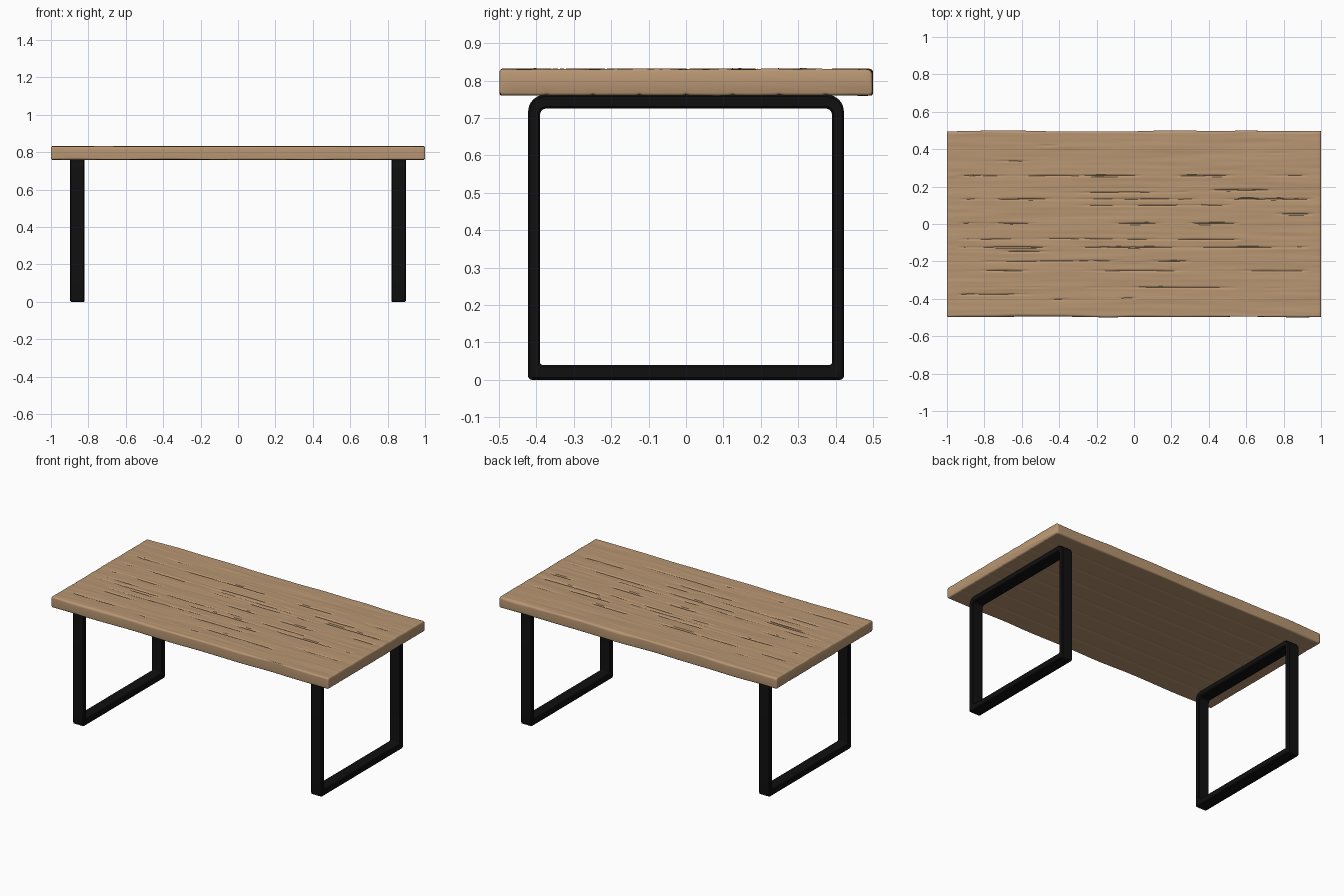
import bpy, bmesh, math
from mathutils import Vector, noise

if "Cube" in bpy.data.objects:
    bpy.data.objects.remove(bpy.data.objects["Cube"])


def material(name, rgb):
    m = bpy.data.materials.new(name)
    m.diffuse_color = (*rgb, 1)
    m.use_nodes = True
    m.node_tree.nodes["Principled BSDF"].inputs["Base Color"].default_value = m.diffuse_color
    return m


WOOD = material("oak wood", (0.48, 0.305, 0.17))
BLACK = material("black metal", (0.005, 0.005, 0.005))


def make_object(name, bm, mat, angle):
    bmesh.ops.recalc_face_normals(bm, faces=bm.faces[:])
    mesh = bpy.data.meshes.new(name)
    bm.to_mesh(mesh)
    bm.free()
    mesh.materials.append(mat)
    ob = bpy.data.objects.new(name, mesh)
    bpy.context.collection.objects.link(ob)
    bpy.ops.object.select_all(action='DESELECT')
    ob.select_set(True)
    bpy.context.view_layer.objects.active = ob
    bpy.ops.object.shade_smooth_by_angle(angle=math.radians(angle))
    return ob


# Cracks in the table top: y, start x, end x, depth
CRACKS = [
    (0.258, -0.94, 0.94, 0.008), (0.133, -0.94, 0.96, 0.008),
    (0.003, -0.94, 0.60, 0.008), (-0.125, -0.95, 0.94, 0.008),
    (-0.25, -0.94, 0.94, 0.008), (0.18, 0.40, 0.97, 0.009),
    (0.17, -0.40, 0.30, 0.006), (0.10, -0.35, 0.55, 0.006),
    (0.08, -0.88, -0.74, 0.006), (0.055, 0.75, 0.97, 0.007),
    (-0.082, -0.95, 0.58, 0.007), (-0.15, -0.70, -0.35, 0.006),
    (-0.20, -0.82, 0.30, 0.007), (-0.34, -0.96, 0.93, 0.006),
    (-0.375, -0.95, -0.45, 0.007), (-0.40, -0.45, 0.02, 0.008),
    (0.485, 0.57, 0.85, 0.006), (0.335, -0.85, -0.55, 0.004),
    (0.42, -0.55, -0.40, 0.004), (0.38, 0.55, 0.92, 0.004),
]


def wave(x, y, seed):
    return noise.noise(Vector((x, y, seed)))


def top_z(x, y):
    z = 0.831 + 0.0022 * wave(x * 2.2, y * 16, 1.3) + 0.0015 * wave(x * 3, y * 45, 5.7)
    cut = 0
    for i, (cy, x0, x1, d) in enumerate(CRACKS):
        dy = abs(y - cy - 0.006 * wave(x * 1.5, i * 3.1, 2.5) * (i > 4))
        if dy < 0.007 and x0 < x < x1:
            ends = min(1, (x - x0) / 0.05, (x1 - x) / 0.05)
            strength = max(0.1, min(1, 0.55 + 1.6 * wave(x * 4, i * 7.3, 9.1)))
            cut = max(cut, d * ends * strength * (1 - dy / 0.007))
    return z - cut


def bottom_z(x, y):
    seam = max(0, 1 - abs(y - round(y / 0.125) * 0.125) / 0.009)
    return 0.760 + 0.001 * wave(x * 2, y * 12, 4.4) + 0.003 * seam * (abs(y) < 0.45)


def section(x):
    """Closed outline of the slab at x, with worn, rounded long edges."""
    pts = []
    inset = {s: 0.003 + 0.005 * wave(x * 3.5, s * 5, 7.7) for s in (-1, 1)}
    worn = {s: 0.012 + 0.009 * wave(x * 4, s * 8, 3.3) for s in (-1, 1)}
    low = {s: 0.009 + 0.007 * wave(x * 4, s * 6, 6.1) for s in (-1, 1)}

    def corner(s, r, z_edge, up):
        w = 0.5 - max(0, inset[s])
        arc = [(s * (w - r + r * math.sin(a)), z_edge - up * r * (1 - math.cos(a)))
               for a in (i * math.pi / 12 for i in range(7))]
        return arc

    def span(n, r, func):
        a = -0.5 + max(0, inset[-1]) + r[-1]
        b = 0.5 - max(0, inset[1]) - r[1]
        return [(y, func(x, y)) for y in (a + (b - a) * i / n for i in range(n + 1))]

    top, bot = span(250, worn, top_z), span(110, low, bottom_z)
    pts += top + corner(1, worn[1], top[-1][1], 1)[1:]
    pts += corner(1, low[1], bot[-1][1], -1)[:0:-1]
    pts += bot[::-1] + corner(-1, low[-1], bot[0][1], -1)[1:]
    pts += corner(-1, worn[-1], top[0][1], 1)[:0:-1]
    return pts


# Rough plank table top, lofted along x
bm = bmesh.new()
stations = [(-1, 0.007), (-0.998, 0.003), (-0.993, 0)]
stations += [(-0.98 + 1.96 * i / 130, 0) for i in range(131)]
stations += [(0.993, 0), (0.998, 0.003), (1, 0.007)]
rings = []
for x, shrink in stations:
    k = 1 - shrink / 0.0365
    rings.append([bm.verts.new((x, y * (1 - shrink), 0.796 + (z - 0.796) * k))
                  for y, z in section(x)])
for r0, r1 in zip(rings, rings[1:]):
    for i in range(len(r0)):
        j = (i + 1) % len(r0)
        bm.faces.new((r0[i], r0[j], r1[j], r1[i]))
bm.faces.new(rings[0])
bm.faces.new(rings[-1])
make_object("table_top", bm, WOOD, 40)


def rounded_loop(half, z0, z1, r_low, r_top):
    pts = []
    for sy, sz, start in ((1, -1, -90), (1, 1, 0), (-1, 1, 90), (-1, -1, 180)):
        r = r_top if sz > 0 else r_low
        cy, cz = sy * (half - r), (z1 - r if sz > 0 else z0 + r)
        for i in range(9):
            a = math.radians(start + i * 90 / 8)
            pts.append((cy + r * math.cos(a), cz + r * math.sin(a)))
    return pts


# Flat-bar leg frames, one at each end
for name, cx in (("left_leg_frame", -0.859), ("right_leg_frame", 0.859)):
    bm = bmesh.new()
    outer = rounded_loop(0.422, 0.0, 0.762, 0.010, 0.045)
    inner = rounded_loop(0.390, 0.040, 0.725, 0.006, 0.016)
    w, b = 0.039, 0.005
    # bar cross-section as (x, blend from outer to inner), with eased edges
    bar = [(-w, 0.14), (-w + b, 0), (w - b, 0), (w, 0.14),
           (w, 0.86), (w - b, 1), (-w + b, 1), (-w, 0.86)]
    loops = [[bm.verts.new((cx + x, o[0] + (n[0] - o[0]) * t, o[1] + (n[1] - o[1]) * t))
              for o, n in zip(outer, inner)] for x, t in bar]
    for k in range(len(loops)):
        a, c = loops[k], loops[(k + 1) % len(loops)]
        for i in range(len(a)):
            j = (i + 1) % len(a)
            bm.faces.new((a[i], a[j], c[j], c[i]))
    make_object(name, bm, BLACK, 40)
